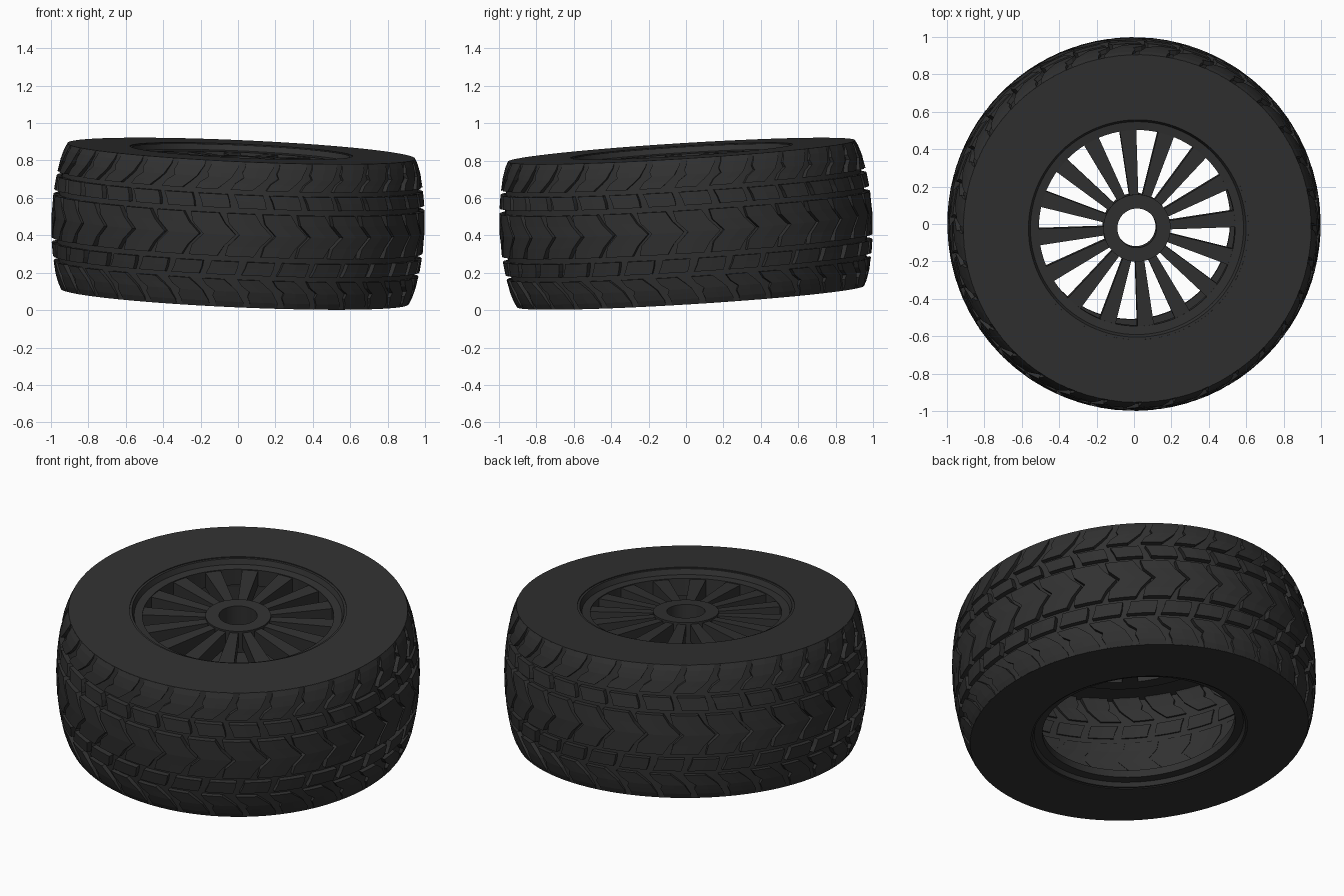
import bpy, bmesh, math
from mathutils import Vector, Matrix

if "Cube" in bpy.data.objects:
    bpy.data.objects.remove(bpy.data.objects["Cube"])

# The whole wheel leans slightly: shared placement matrix
TILT = Vector((0, 0, 1)).rotation_difference(Vector((0.045, -0.062, 1))).to_matrix().to_4x4()
PLACE = Matrix.Translation((0, 0, 0.462)) @ TILT

rubber = bpy.data.materials.new("dark_rubber")
rubber.diffuse_color = (0.03, 0.03, 0.03, 1)
rubber.use_nodes = True
rubber.node_tree.nodes["Principled BSDF"].inputs["Base Color"].default_value = rubber.diffuse_color


def finish(bm, name, smooth=False):
    bmesh.ops.recalc_face_normals(bm, faces=bm.faces)
    bm.transform(PLACE)
    me = bpy.data.meshes.new(name)
    bm.to_mesh(me)
    bm.free()
    me.materials.append(rubber)
    ob = bpy.data.objects.new(name, me)
    bpy.context.collection.objects.link(ob)
    if smooth:
        bpy.context.view_layer.objects.active = ob
        ob.select_set(True)
        bpy.ops.object.shade_smooth_by_angle(angle=math.radians(25))
        ob.select_set(False)
    return ob


def lathe(name, profile, n=96):
    """Spin a closed (radius, height) profile round the axle."""
    bm = bmesh.new()
    rings = []
    for i in range(n):
        a = 2 * math.pi * i / n
        rings.append([bm.verts.new((r * math.cos(a), r * math.sin(a), z)) for r, z in profile])
    m = len(profile)
    for i in range(n):
        p, q = rings[i], rings[(i + 1) % n]
        for j in range(m):
            k = (j + 1) % m
            bm.faces.new((p[j], q[j], q[k], p[k]))
    return finish(bm, name, True)


# Crown curve of the tyre, outermost at the middle
CROWN = [(0, 0.998), (0.12, 0.993), (0.22, 0.98), (0.31, 0.962), (0.36, 0.945), (0.39, 0.93)]


def crown(v):
    v = abs(v)
    for (v0, r0), (v1, r1) in zip(CROWN, CROWN[1:]):
        if v <= v1:
            return r0 + (r1 - r0) * (v - v0) / (v1 - v0)
    return CROWN[-1][1]


def tread_row(name, stations, count, phase=0.0, depth=0.05):
    """Ring of curved blocks; each station is (across, start, end) along the tread."""
    bm = bmesh.new()
    cols = 3
    for c in range(count):
        base = 2 * math.pi * c / count + phase
        top, low = [], []
        for v, u0, u1 in stations:
            for grid, drop in ((top, 0), (low, depth)):
                r = crown(v) - drop
                row = []
                for k in range(cols):
                    a = base + u0 + (u1 - u0) * k / (cols - 1)
                    row.append(bm.verts.new((r * math.cos(a), r * math.sin(a), v)))
                grid.append(row)
        s = len(stations)
        for grid in (top, low):
            for i in range(s - 1):
                for k in range(cols - 1):
                    bm.faces.new((grid[i][k], grid[i][k + 1], grid[i + 1][k + 1], grid[i + 1][k]))
        edge = [(0, k) for k in range(cols)] + [(i, cols - 1) for i in range(1, s)]
        edge += [(s - 1, k) for k in range(cols - 2, -1, -1)] + [(i, 0) for i in range(s - 2, 0, -1)]
        for (i, k), (j, l) in zip(edge, edge[1:] + edge[:1]):
            bm.faces.new((top[i][k], top[j][l], low[j][l], low[i][k]))
    return finish(bm, name)


# Hollow tyre carcass with thin flat sidewalls
outer = [(0.53 + 0.065, 0.39), (0.93, 0.39), (0.935, 0.35), (0.948, 0.25), (0.962, 0.12)]
inner = [(0.95, 0.12), (0.936, 0.25), (0.92, 0.37), (0.595, 0.37)]
lathe("tyre_carcass",
      outer + [(r, -z) for r, z in reversed(outer)]
      + [(r, -z) for r, z in reversed(inner)] + inner)

# Tread rows
N = 32
tread_row("centre_tread",
          [(-0.115, -0.065, 0.09), (-0.06, -0.05, 0.125), (0, 0.01, 0.185),
           (0.06, -0.05, 0.125), (0.115, -0.065, 0.09)], N)
for side, label in ((1, "upper"), (-1, "lower")):
    shift = 0.0 if side > 0 else 0.06
    tread_row(label + "_middle_tread",
              [(side * 0.143, 0.0, 0.15), (side * 0.18, -0.012, 0.143),
               (side * 0.215, -0.03, 0.13)], N, shift)
    tread_row(label + "_shoulder_tread",
              [(side * 0.24, -0.05, 0.07), (side * 0.275, -0.025, 0.115),
               (side * 0.305, 0.02, 0.15), (side * 0.33, 0.01, 0.165),
               (side * 0.36, 0.025, 0.185), (side * 0.388, 0.03, 0.19)], N, shift)

# Rim: outer ring at the top, bead ring at the bottom
lathe("upper_rim_ring", [(0.597, 0.385), (0.582, 0.385), (0.57, 0.355), (0.525, 0.35),
                         (0.525, 0.25), (0.597, 0.25)])
lathe("lower_rim_ring", [(0.597, -0.385), (0.585, -0.385), (0.575, -0.36), (0.53, -0.355),
                         (0.53, -0.31), (0.597, -0.31)])

# Hub with an open axle hole
lathe("hub", [(0.105, 0.355), (0.18, 0.355), (0.18, 0.22), (0.105, 0.22)], 48)

# Sixteen tapering spokes
bm = bmesh.new()
for i in range(16):
    rot = Matrix.Rotation(math.radians(5.25 + 22.5 * i), 3, 'Z')
    quad = [(0.165, -0.023), (0.54, -0.045), (0.54, 0.045), (0.165, 0.023)]
    hi = [bm.verts.new(rot @ Vector((x, y, 0.345))) for x, y in quad]
    lo = [bm.verts.new(rot @ Vector((x, y, 0.25))) for x, y in quad]
    bm.faces.new(hi)
    bm.faces.new(lo[::-1])
    for k in range(4):
        n = (k + 1) % 4
        bm.faces.new((hi[k], lo[k], lo[n], hi[n]))
finish(bm, "spokes")
